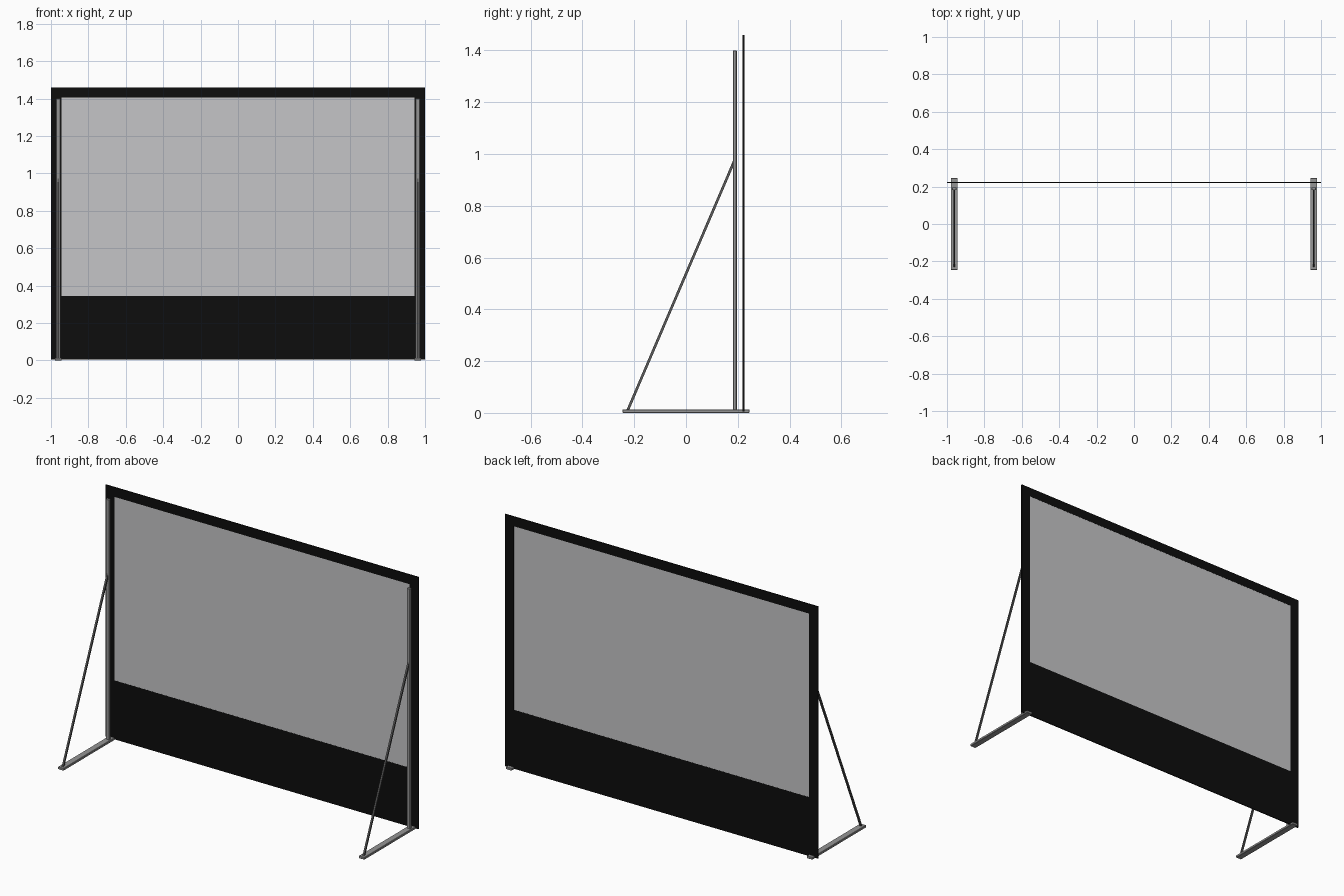
import bpy, bmesh
from mathutils import Vector, Matrix

if "Cube" in bpy.data.objects:
    bpy.data.objects.remove(bpy.data.objects["Cube"])


def material(name, r, g, b):
    m = bpy.data.materials.new(name)
    m.diffuse_color = (r, g, b, 1)
    m.use_nodes = True
    m.node_tree.nodes["Principled BSDF"].inputs["Base Color"].default_value = m.diffuse_color
    return m


BLACK = material("black fabric", 0.004, 0.004, 0.004)
SCREEN = material("grey screen", 0.56, 0.56, 0.57)
METAL = material("grey metal", 0.30, 0.30, 0.30)
DARK = material("dark metal", 0.10, 0.10, 0.10)


def box(name, x, y, z, mat, bevel=0):
    """Box from (min, max) ranges on each axis, with optional chamfered edges."""
    lo, hi = Vector((x[0], y[0], z[0])), Vector((x[1], y[1], z[1]))
    bm = bmesh.new()
    bmesh.ops.create_cube(bm, size=1, matrix=Matrix.Translation((lo + hi) / 2)
                          @ Matrix.Diagonal((*(hi - lo), 1)))
    if bevel:
        bmesh.ops.bevel(bm, geom=bm.edges[:], offset=bevel, segments=1,
                        affect='EDGES')
    return add(name, bm, mat)


def strut(name, a, b, width, mat):
    """Square bar from point a to point b."""
    a, b = Vector(a), Vector(b)
    d = b - a
    rot = Vector((0, 0, 1)).rotation_difference(d).to_matrix().to_4x4()
    bm = bmesh.new()
    bmesh.ops.create_cube(bm, size=1, matrix=Matrix.Translation((a + b) / 2) @ rot
                          @ Matrix.Diagonal((width, width, d.length, 1)))
    return add(name, bm, mat)


def add(name, bm, mat):
    mesh = bpy.data.meshes.new(name)
    bm.to_mesh(mesh)
    bm.free()
    mesh.materials.append(mat)
    ob = bpy.data.objects.new(name, mesh)
    bpy.context.collection.objects.link(ob)
    return ob


# Screen: grey panel with black border and skirt
Y = (0.219, 0.225)
box("screen_panel", (-0.943, 0.943), (0.2195, 0.2245), (0.345, 1.405), SCREEN)
box("border_top", (-1, 1), Y, (1.405, 1.46), BLACK)
box("lower_skirt", (-1, 1), Y, (0.005, 0.345), BLACK)

# Side borders and stands, left and right
for side, s in (("left", -1), ("right", 1)):
    cx = s * 0.961
    box("border_" + side, sorted((s * 0.943, s)), Y, (0.345, 1.405), BLACK)
    box("foot_" + side, (cx - 0.0185, cx + 0.0185), (-0.245, 0.245),
        (0, 0.014), METAL, 0.002)
    box("post_" + side, (cx - 0.011, cx + 0.011), (0.181, 0.196),
        (0.012, 1.40), METAL, 0.002)
    strut("brace_" + side, (cx, -0.226, 0.008), (cx, 0.186, 0.972), 0.010, DARK)
